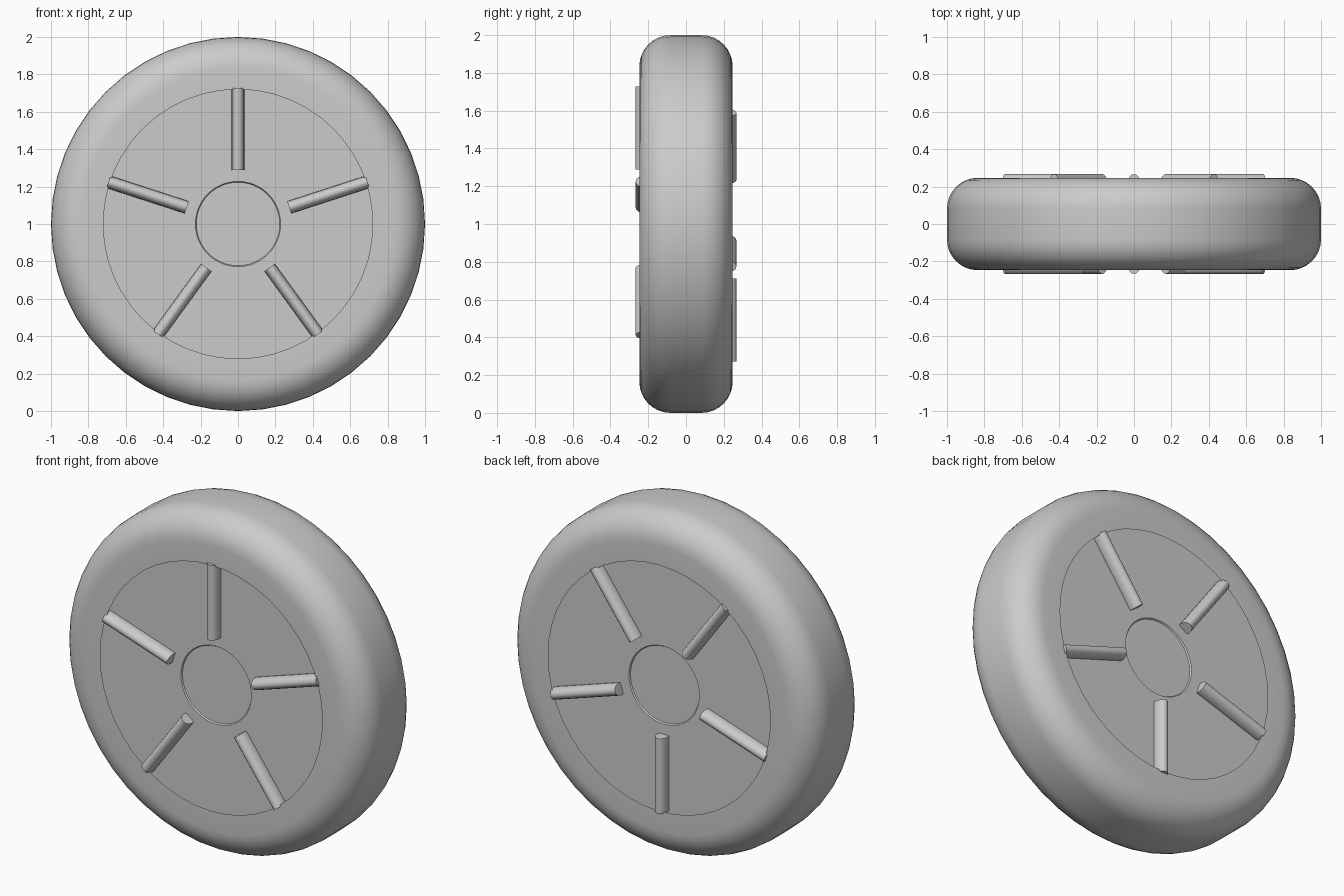
import bpy, bmesh, math
from mathutils import Matrix, Vector

if "Cube" in bpy.data.objects:
    bpy.data.objects.remove(bpy.data.objects["Cube"])

CENTRE = Vector((0, 0, 1))
HALF = 0.247    # half width of the tire
FLOOR = 0.203   # depth of the recessed wheel disc


def finish(bm, name, side=0):
    bmesh.ops.remove_doubles(bm, verts=bm.verts, dist=1e-5)
    bmesh.ops.recalc_face_normals(bm, faces=bm.faces)
    # open sheets: make them look outwards
    if side and sum(f.normal.y * f.calc_area() for f in bm.faces) * side < 0:
        bmesh.ops.reverse_faces(bm, faces=bm.faces)
    mesh = bpy.data.meshes.new(name)
    bm.to_mesh(mesh)
    bm.free()
    obj = bpy.data.objects.new(name, mesh)
    bpy.context.collection.objects.link(obj)
    obj.location = CENTRE
    bpy.ops.object.select_all(action='DESELECT')
    obj.select_set(True)
    bpy.context.view_layer.objects.active = obj
    bpy.ops.object.shade_smooth_by_angle(angle=math.radians(35))


def lathe(name, profile, side=0, steps=48):
    # profile holds (radius, y) pairs, spun around the axle
    bm = bmesh.new()
    vs = [bm.verts.new((0, y, r)) for r, y in profile]
    es = [bm.edges.new(p) for p in zip(vs, vs[1:])]
    bmesh.ops.spin(bm, geom=vs + es, cent=(0, 0, 0), axis=(0, 1, 0),
                   angle=math.tau, steps=steps)
    finish(bm, name, side)


# Tire: hollow shell with rounded shoulders, open in the middle
R = 0.165
arc = [(1 - R + R * math.cos(a), HALF - R + R * math.sin(a))
       for a in (math.radians(90 * i / 8) for i in range(9))]
outer = [(r, -y) for r, y in reversed(arc)] + arc
lathe("tire", [(0.72, -HALF)] + outer + [(0.72, HALF)])

for side, label in ((-1, "front"), (1, "back")):
    # Wheel disc: recessed behind the tire opening
    lathe("wheel_disc_" + label, [(0.228, side * FLOOR), (0.8, side * FLOOR)], side)

    # Hub cap: set slightly into the disc
    inner = side * (FLOOR - 0.008)
    lathe("hub_cap_" + label, [(0.228, side * FLOOR), (0.223, inner), (0, inner)], side)

    # Spokes: oval bars, back set turned upside down
    for i in range(5):
        bm = bmesh.new()
        bmesh.ops.create_cone(bm, cap_ends=True, segments=16, radius1=0.034,
                              radius2=0.034, depth=0.44)
        bm.transform(Matrix.Translation((0, side * 0.217, 0.508))
                     @ Matrix.Diagonal((1, 1.47, 1, 1)))
        turn = math.tau * i / 5 + (math.pi if side > 0 else 0)
        bm.transform(Matrix.Rotation(turn, 4, 'Y'))
        finish(bm, f"{label}_spoke_{i + 1}")
